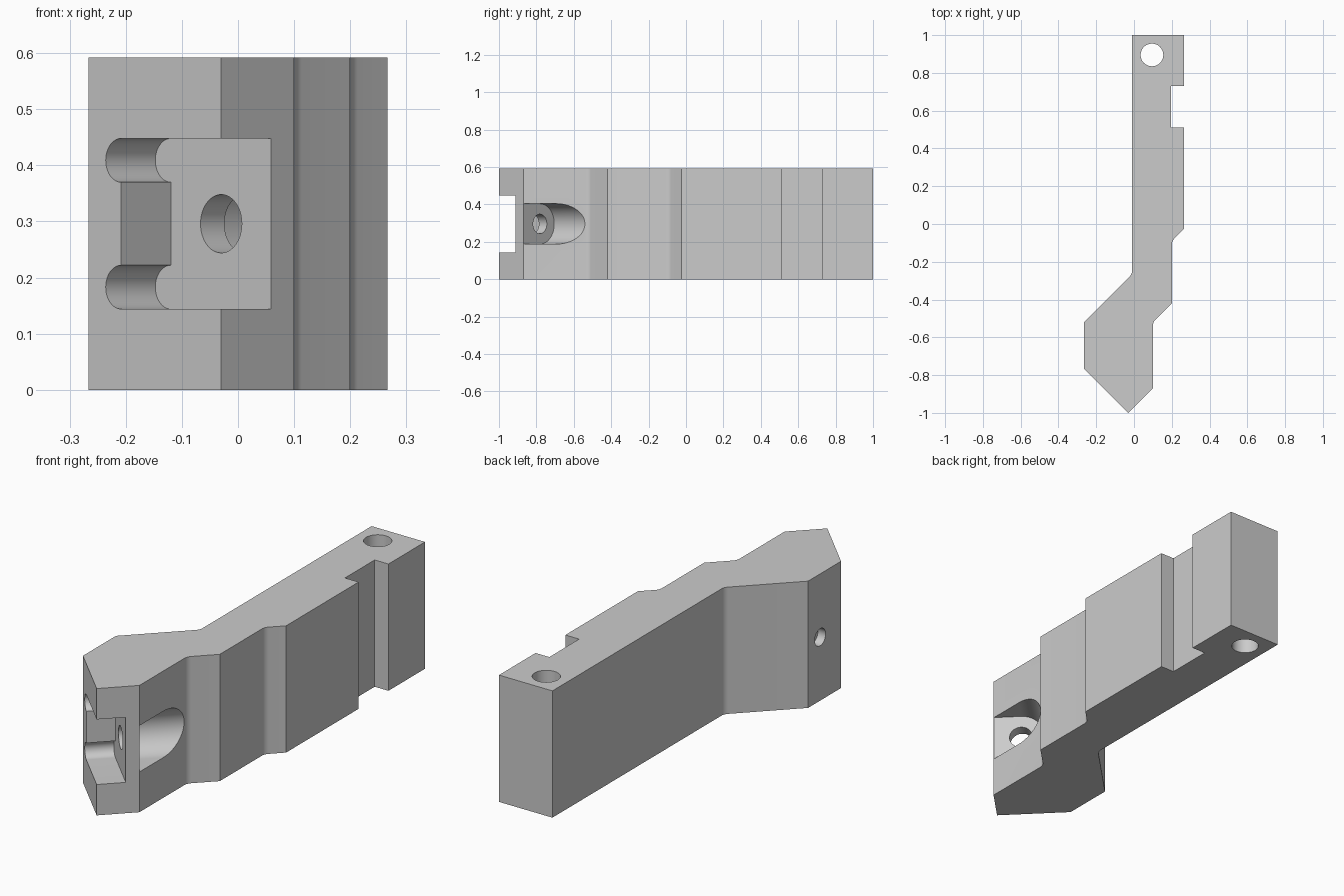
import bpy, bmesh
from math import cos, sin, tan, pi, radians
from mathutils import Matrix, Vector

cube = bpy.data.objects.get("Cube")
if cube:
    bpy.data.objects.remove(cube, do_unlink=True)

HEIGHT = 0.592
MID = HEIGHT / 2
Z = Vector((0, 0, 1))

grey = bpy.data.materials.new("plain grey")
grey.use_nodes = True
GREY = (0.6, 0.6, 0.6, 1)
grey.diffuse_color = GREY
grey.node_tree.nodes["Principled BSDF"].inputs["Base Color"].default_value = GREY


def frame(x_axis, y_axis, z_axis, origin):
    m = Matrix((x_axis, y_axis, z_axis)).transposed().to_4x4()
    m.translation = origin
    return m


def arc(cx, cy, r, start, end, steps):
    angles = [radians(start + (end - start) * i / steps) for i in range(steps + 1)]
    return [(cx + r * cos(a), cy + r * sin(a)) for a in angles]


def circle(r, cx=0, cy=0, steps=48):
    return arc(cx, cy, r, 0, 360, steps)[:-1]


def fillet(prev, corner, nxt, r, steps=6):
    """Replace a corner with a tangent arc."""
    p, c, n = Vector(prev), Vector(corner), Vector(nxt)
    a, b = (p - c).normalized(), (n - c).normalized()
    half = a.angle(b) / 2
    centre = c + (a + b).normalized() * r / sin(half)
    start = c + a * r / tan(half) - centre
    end = c + b * r / tan(half) - centre
    return [tuple(centre + start.normalized().slerp(end.normalized(), i / steps) * r)
            for i in range(steps + 1)]


def prism(name, outline, low, high, matrix=Matrix()):
    """Extrude an outline along local z between two depths."""
    bm = bmesh.new()
    face = bm.faces.new([bm.verts.new((x, y, low)) for x, y in outline])
    top = bmesh.ops.extrude_face_region(bm, geom=[face])["geom"]
    bmesh.ops.translate(bm, vec=(0, 0, high - low),
                        verts=[v for v in top if isinstance(v, bmesh.types.BMVert)])
    bmesh.ops.recalc_face_normals(bm, faces=bm.faces)
    bm.transform(matrix)
    mesh = bpy.data.meshes.new(name)
    bm.to_mesh(mesh)
    bm.free()
    mesh.materials.append(grey)
    obj = bpy.data.objects.new(name, mesh)
    bpy.context.collection.objects.link(obj)
    return obj


# Body: stepped arm outline, with the inner corners rounded
corners = [
    (-0.01, 1, 0), (-0.01, -0.265, 1), (-0.266, -0.521, 0), (-0.266, -0.764, 0),
    (-0.03, -1, 0), (0.1, -0.87, 0), (0.1, -0.52, 1), (0.2, -0.42, 0),
    (0.2, -0.091, 1), (0.266, -0.025, 0), (0.266, 0.51, 0), (0.195, 0.51, 0),
    (0.195, 0.73, 0), (0.266, 0.73, 0), (0.266, 1, 0),
]
outline = []
for i, (x, y, rounded) in enumerate(corners):
    if rounded:
        outline += fillet(corners[i - 1][:2], (x, y), corners[i + 1][:2], 0.045)
    else:
        outline.append((x, y))
body = prism("arm_body", outline, 0, HEIGHT)

# Diagonal frame at the tip: x along the slanted face, y up, z into the body
into = Vector((1, 1, 0)).normalized()
along = Vector((-1, 1, 0)).normalized()
tip = frame(along, Z, into, Vector((-0.03, -1, 0)))

# Tip pocket with relieved corners
END, HALF, RELIEF = 0.252, 0.152, 0.039
pocket = [(-0.2, MID - HALF)]
for side in (-1, 1):
    pocket += arc(END, MID + side * (HALF - RELIEF), RELIEF, -90, 90, 24)
pocket.append((-0.2, MID + HALF))

# Round-ended recess on the opposite side
BOLT = 0.125
recess = [(-0.06, MID - 0.108)] + arc(BOLT, MID, 0.108, -90, 90, 32) + [(-0.06, MID + 0.108)]

# Small blind hole on the outer side
side_frame = frame(Vector((0, 1, 0)), Z, Vector((1, 0, 0)), Vector((-0.266, -0.61, MID)))

cutters = [
    prism("tip_pocket_cutter", pocket, -0.1, 0.125, tip),
    prism("recess_cutter", recess, 0.185, 0.5, tip),
    prism("bolt_hole_cutter", circle(0.052, BOLT, MID), 0.1, 0.25, tip),
    prism("side_hole_cutter", circle(0.04), -0.05, 0.04, side_frame),
    prism("pivot_hole_cutter", circle(0.06, 0.095, 0.895), -0.1, HEIGHT + 0.1),
]

bpy.ops.object.select_all(action="DESELECT")
body.select_set(True)
bpy.context.view_layer.objects.active = body
for cutter in cutters:
    cutter.hide_render = True
    mod = body.modifiers.new(cutter.name, "BOOLEAN")
    mod.operation = "DIFFERENCE"
    mod.solver = "EXACT"
    mod.object = cutter
    bpy.ops.object.modifier_apply(modifier=mod.name)
    bpy.data.objects.remove(cutter, do_unlink=True)

bpy.ops.object.shade_smooth_by_angle(angle=radians(30))
